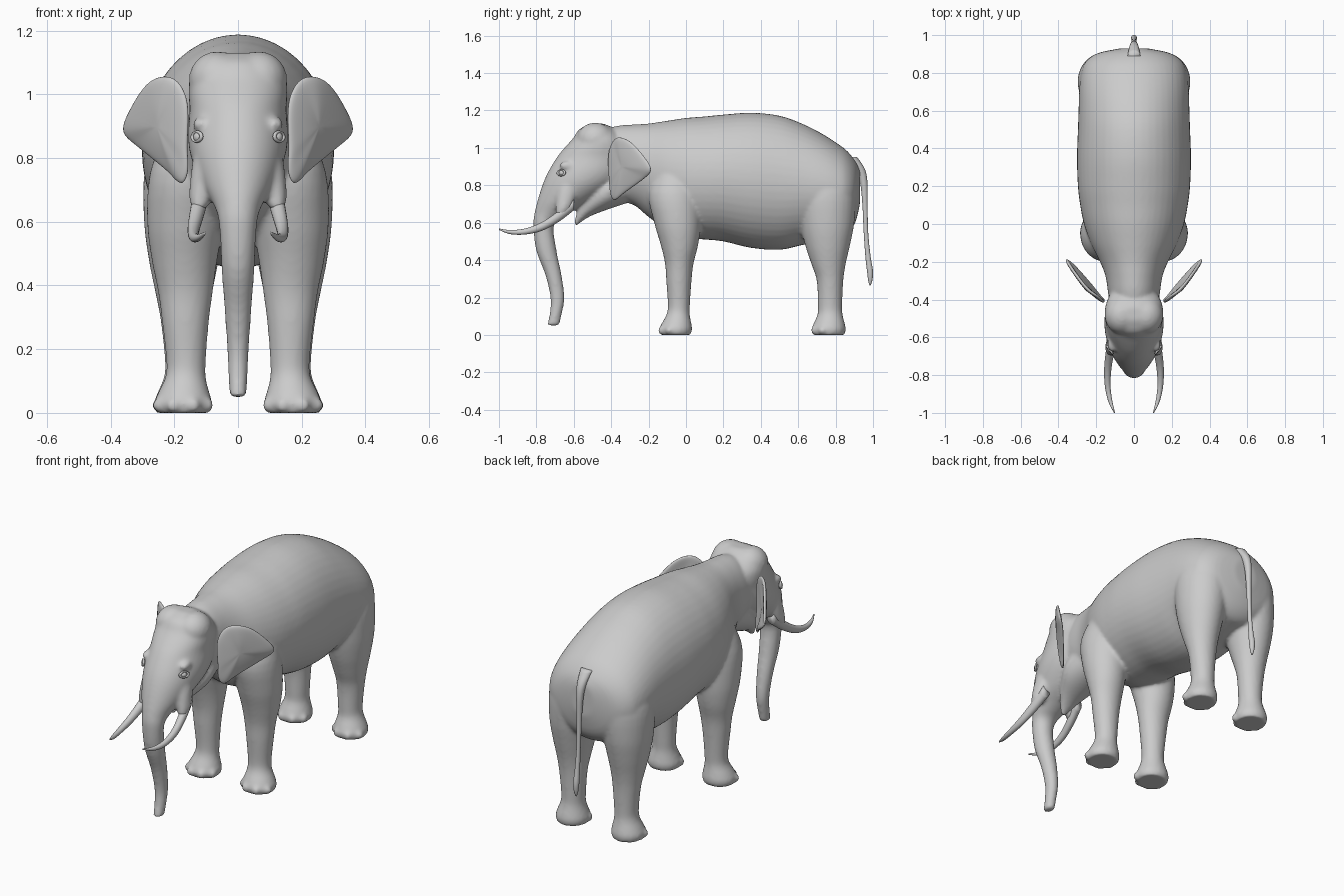
import bpy, bmesh, math
from mathutils import Vector


def link(name, bm):
    bmesh.ops.recalc_face_normals(bm, faces=bm.faces)
    for f in bm.faces:
        f.smooth = True
    me = bpy.data.meshes.new(name)
    bm.to_mesh(me)
    bm.free()
    ob = bpy.data.objects.new(name, me)
    bpy.context.collection.objects.link(ob)
    return ob


def spline(rows, steps):
    """Catmull-Rom interpolation of whole section rows."""
    out = []
    for i in range(len(rows) - 1):
        a, b, c, d = (rows[max(i - 1, 0)], rows[i], rows[i + 1],
                      rows[min(i + 2, len(rows) - 1)])
        for s in range(steps):
            t = s / steps
            out.append([0.5 * (2*q + (r - p)*t + (2*p - 5*q + 4*r - w)*t*t
                               + (3*q - p - 3*r + w)*t**3)
                        for p, q, r, w in zip(a, b, c, d)])
    return out + [list(rows[-1])]


def loft(bm, rows, axis, n=32, steps=4):
    """Closed skin over elliptical sections (x, y, z, rx, r2) stacked along axis."""
    rings = []
    for x, y, z, ra, rb in spline(rows, steps):
        ring = []
        for k in range(n):
            u, v = ra * math.cos(2*math.pi*k/n), rb * math.sin(2*math.pi*k/n)
            ring.append(bm.verts.new((x + u, y + v, z) if axis == 'Z' else (x + u, y, z + v)))
        rings.append(ring)
    faces = [bm.faces.new(rings[0]), bm.faces.new(rings[-1])]
    for a, b in zip(rings, rings[1:]):
        for k in range(n):
            j = (k + 1) % n
            faces.append(bm.faces.new((a[k], a[j], b[j], b[k])))
    bmesh.ops.recalc_face_normals(bm, faces=faces)


def ball(bm, c, r, scale=(1, 1, 1)):
    vs = bmesh.ops.create_uvsphere(bm, u_segments=20, v_segments=12, radius=r)['verts']
    for v in vs:
        v.co = Vector([a * s + o for a, s, o in zip(v.co, scale, c)])


def flip(rows, s):
    return [(s * r[0],) + tuple(r[1:]) for r in rows]


bm = bmesh.new()

# torso and neck: y, bottom, top, half width
torso = [(-.5, .77, 1.07, .11), (-.38, .72, 1.115, .135), (-.28, .695, 1.125, .15),
         (-.2, .63, 1.13, .18), (-.1, .56, 1.145, .23), (0, .52, 1.16, .265),
         (.1, .51, 1.168, .285), (.2, .50, 1.178, .297), (.35, .465, 1.188, .302),
         (.5, .455, 1.172, .297), (.62, .48, 1.13, .293), (.72, .50, 1.08, .29),
         (.8, .52, 1.03, .28), (.86, .54, .985, .255), (.905, .60, .93, .19),
         (.93, .70, .88, .07)]
loft(bm, [(0, y, (b + t) / 2, w, (t - b) / 2) for y, b, t, w in torso], 'Y', 48)

# head running down into the trunk: z, front y, back y, half width
head = [(1.13, -.51, -.44, .06), (1.10, -.57, -.38, .12), (1.05, -.605, -.33, .15),
        (1.0, -.65, -.30, .155), (.95, -.69, -.29, .152), (.87, -.738, -.31, .157),
        (.80, -.768, -.37, .147), (.72, -.793, -.49, .115), (.65, -.81, -.63, .075),
        (.59, -.816, -.705, .059), (.455, -.802, -.693, .052), (.32, -.752, -.665, .042),
        (.2, -.725, -.65, .034), (.12, -.728, -.662, .03), (.05, -.743, -.678, .027)]
loft(bm, [(0, (f + b) / 2, z, w, (b - f) / 2) for z, f, b, w in head], 'Z', 40)

# jaw with pointed lower lip
loft(bm, [(0, -.30, .82, .11, .11), (0, -.42, .77, .125, .10), (0, -.51, .71, .085, .075),
          (0, -.565, .65, .045, .05), (0, -.595, .595, .015, .02)], 'Y')

fore = [(.13, -.05, .92, .08, .09), (.15, -.06, .76, .125, .14), (.165, -.045, .6, .12, .125),
        (.168, -.035, .48, .103, .10), (.165, -.036, .38, .086, .076), (.165, -.038, .28, .073, .067),
        (.163, -.038, .16, .062, .059), (.165, -.042, .11, .064, .062), (.17, -.05, .065, .08, .078),
        (.172, -.055, .03, .091, .088), (.172, -.055, 0, .084, .08)]
hind = [(.13, .74, .90, .11, .13), (.15, .75, .76, .143, .157), (.165, .755, .6, .13, .145),
        (.17, .757, .48, .11, .12), (.17, .762, .38, .09, .092), (.168, .77, .29, .075, .071),
        (.166, .77, .16, .063, .065), (.168, .77, .11, .065, .067), (.172, .766, .065, .08, .082),
        (.174, .763, .03, .09, .092), (.174, .763, 0, .083, .085)]
socket = [(.085, -.61, .86, .045, .06), (.105, -.635, .76, .042, .055),
          (.118, -.655, .68, .035, .042), (.122, -.67, .64, .024, .027)]
for s in (-1, 1):
    # legs with toes
    for leg in (fore, hind):
        loft(bm, flip(leg, s), 'Z')
        cx, cy = leg[-1][0] * s, leg[-1][1]
        for a in (-65, -23, 23, 65):
            a = math.radians(a)
            ball(bm, (cx + .08 * math.sin(a), cy - .078 * math.cos(a), .024), .024)
    # tusk sockets, crown lobes, brow
    loft(bm, flip(socket, s), 'Z')
    ball(bm, (s * .065, -.485, 1.045), .09, (1, 1.1, 1))
    ball(bm, (s * .115, -.635, .905), .035, (.8, 1.2, .7))

# fuse the overlapping masses into one smooth skin
body = link("body", bm)
rm = body.modifiers.new("fuse", 'REMESH')
rm.mode = 'VOXEL'
rm.voxel_size = .0095
rm.use_smooth_shade = True
sm = body.modifiers.new("soften", 'SMOOTH')
sm.factor = .5
sm.iterations = 8

# ears: outline at the rim, rings closing towards the middle
rim = [(.16, -.41, .83), (.155, -.415, .97), (.19, -.385, 1.045), (.24, -.35, 1.058),
       (.29, -.29, 1.03), (.34, -.22, .95), (.363, -.182, .885), (.325, -.21, .845),
       (.27, -.27, .80), (.21, -.34, .75), (.175, -.385, .715), (.155, -.405, .76)]
mid = Vector((.235, -.325, .90))
tusk = [(.112, -.60, .70, .026, .034), (.127, -.68, .635, .023, .03), (.139, -.77, .58, .019, .023),
        (.139, -.86, .553, .015, .016), (.125, -.94, .55, .011, .011), (.103, -1.0, .565, .003, .004)]
for s, side in ((-1, "left"), (1, "right")):
    bm = bmesh.new()
    rings = []
    for k in (1, .7, .35):
        bulge = Vector((.014, -.014, 0)) * (1 - k * k)
        pts = [mid + (Vector(p) - mid) * k + bulge for p in spline(rim + rim[:1], 2)[:-1]]
        rings.append([bm.verts.new((p.x * s, p.y, p.z)) for p in pts])
    n = len(rings[0])
    for a, b in zip(rings, rings[1:]):
        for i in range(n):
            j = (i + 1) % n
            bm.faces.new((a[i], a[j], b[j], b[i]))
    c = bm.verts.new(((mid.x + .014) * s, mid.y - .014, mid.z))
    for i in range(n):
        bm.faces.new((rings[-1][i], rings[-1][(i + 1) % n], c))
    ear = link(side + "_ear", bm)
    so = ear.modifiers.new("thickness", 'SOLIDIFY')
    so.thickness = .018
    so.offset = 0
    ear.modifiers.new("round", 'SUBSURF').levels = 2
    ear.modifiers["round"].render_levels = 2

    # tusk
    bm = bmesh.new()
    loft(bm, flip(tusk, s), 'Y', 20, 6)
    link(side + "_tusk", bm)

    # eye and lids
    bm = bmesh.new()
    ball(bm, (s * .122, -.662, .866), .018)
    link(side + "_eye", bm)
    facing = Vector((s * .8, -.6, .1)).to_track_quat('Z', 'Y').to_euler()
    bpy.ops.mesh.primitive_torus_add(major_radius=.02, minor_radius=.006, major_segments=28,
                                     minor_segments=10, location=(s * .129, -.667, .867),
                                     rotation=facing)
    lids = bpy.context.object
    lids.name = side + "_eyelids"
    lids.scale = (1.15, .75, 1)
    bpy.ops.object.shade_smooth()

# tail with thicker tuft
bm = bmesh.new()
loft(bm, [(0, .885, .95, .035, .03), (0, .93, .89, .026, .025), (0, .95, .82, .019, .02),
          (0, .957, .70, .014, .014), (0, .962, .55, .011, .012), (0, .973, .42, .013, .014),
          (0, .984, .34, .016, .016), (0, .985, .29, .011, .011), (0, .984, .265, .003, .003)],
     'Z', 20)
link("tail", bm)
